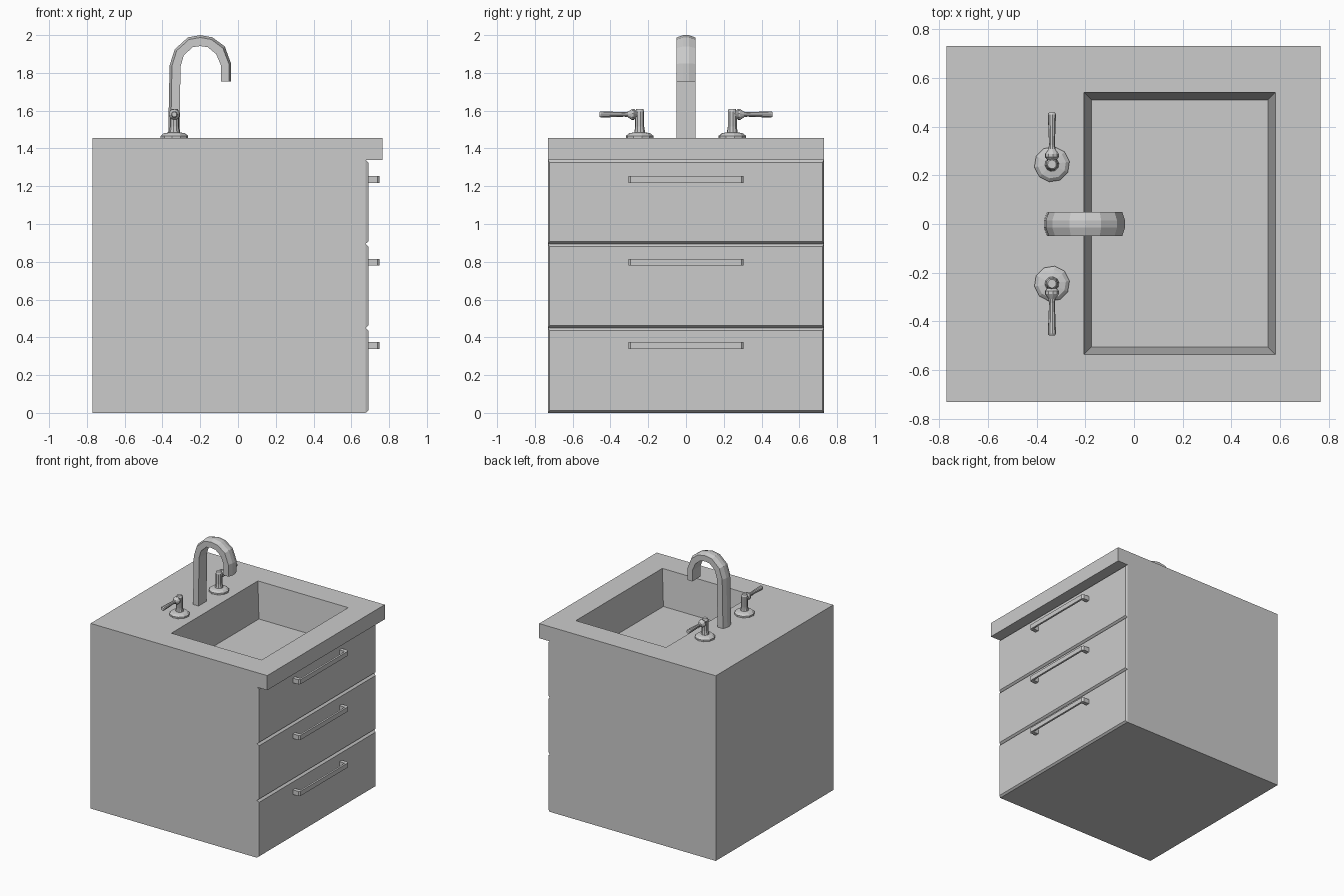
import bpy, bmesh, math
from mathutils import Vector

if "Cube" in bpy.data.objects:
    bpy.data.objects.remove(bpy.data.objects["Cube"])


def make(name, bm):
    bmesh.ops.recalc_face_normals(bm, faces=bm.faces)
    me = bpy.data.meshes.new(name)
    bm.to_mesh(me)
    bm.free()
    ob = bpy.data.objects.new(name, me)
    bpy.context.collection.objects.link(ob)
    return ob


def bridge(bm, a, b):
    n = len(a)
    for i in range(n):
        bm.faces.new((a[i], a[(i + 1) % n], b[(i + 1) % n], b[i]))


def loft(name, rings):
    """Closed solid through a list of equal-sized point rings."""
    bm = bmesh.new()
    vs = [[bm.verts.new(p) for p in r] for r in rings]
    for a, b in zip(vs, vs[1:]):
        bridge(bm, a, b)
    bm.faces.new(vs[0])
    bm.faces.new(vs[-1])
    return make(name, bm)


def lathe(name, base, axis, profile, sides):
    """Turned part: profile is (radius, distance along axis)."""
    axis = Vector(axis)
    u = axis.orthogonal().normalized()
    w = axis.cross(u)
    angs = [2 * math.pi * i / sides for i in range(sides)]
    return loft(name, [[Vector(base) + axis * d + (u * math.cos(t) + w * math.sin(t)) * r
                        for t in angs] for r, d in profile])


W, TOP = 0.73, 1.455

# Cabinet and overhanging counter in one shell, with a sunken basin
bm = bmesh.new()
outline = [(-0.77, TOP), (-0.77, 0), (0.675, 0), (0.675, 1.34), (0.765, 1.34), (0.765, TOP)]
front, back = [[bm.verts.new((x, y, z)) for x, z in outline] for y in (-W, W)]
bm.faces.new(front)
bm.faces.new(back)
for i in range(5):
    bm.faces.new((front[i], front[i + 1], back[i + 1], back[i]))


def rect(x0, x1, y0, y1, z):
    return [bm.verts.new(p) for p in ((x0, y0, z), (x1, y0, z), (x1, y1, z), (x0, y1, z))]


rim = rect(-0.205, 0.58, -0.535, 0.54, TOP)
floor = rect(-0.175, 0.55, -0.505, 0.51, 1.175)
bridge(bm, [front[0], front[5], back[5], back[0]], rim)
bridge(bm, rim, floor)
bm.faces.new(floor)
make("cabinet_and_basin", bm)

# Drawer fronts with bevelled edges, each with a bar pull
levels = [(0, 0.45, 0.357), (0.45, 0.895, 0.797), (0.895, 1.34, 1.235)]
pull_half = [(0.685, 0.305), (0.738, 0.305), (0.75, 0.293)]
pull_in = [(0.735, 0.275), (0.685, 0.275)]
pull = (pull_half + [(x, -y) for x, y in reversed(pull_half)]
        + [(x, -y) for x, y in reversed(pull_in)] + pull_in)
for n, (z0, z1, zh) in enumerate(levels, 1):
    rings = []
    for x, dy, lo, hi in ((0.67, 0, 0, 0), (0.675, 0, 0, 0), (0.69, 0.008, 0.012, 0.014)):
        y = W - dy
        rings.append([(x, -y, z0 + lo), (x, y, z0 + lo), (x, y, z1 - hi), (x, -y, z1 - hi)])
    loft(f"drawer_front_{n}", rings)
    loft(f"drawer_pull_{n}", [[(x, y, z) for x, y in pull] for z in (zh - 0.018, zh + 0.018)])

# Gooseneck spout: outer and inner edge points of the bent flat pipe
outer = [(-0.37, TOP), (-0.362, 1.84), (-0.335, 1.925), (-0.265, 1.988), (-0.2, 2.0),
         (-0.135, 1.988), (-0.07, 1.94), (-0.037, 1.85), (-0.037, 1.755)]
inner = [(-0.308, TOP), (-0.305, 1.83), (-0.287, 1.893), (-0.24, 1.936), (-0.2, 1.942),
         (-0.16, 1.936), (-0.116, 1.9), (-0.09, 1.84), (-0.09, 1.755)]
rings = []
for (ox, oz), (ix, iz) in zip(outer, inner):
    o, i = Vector((ox, 0, oz)), Vector((ix, 0, iz))
    e = o.lerp(i, 0.22)
    side = Vector((0, 0.05, 0))
    rings.append([e - side, o - side * 0.3, o + side * 0.3, e + side, i + side, i - side])
loft("spout", rings)

# Tap handles either side of the spout
for name, s in (("left", -1), ("right", 1)):
    base = (-0.337, s * 0.245, TOP)
    lathe(f"tap_base_{name}", base, (0, 0, 1),
          [(0.073, 0), (0.073, 0.012), (0.058, 0.025), (0.03, 0.03)], 10)
    lathe(f"tap_stem_{name}", base, (0, 0, 1),
          [(0.03, 0.025), (0.024, 0.06), (0.024, 0.14), (0.018, 0.155)], 10)
    lathe(f"tap_lever_{name}", (-0.337, s * 0.245, 1.58), (0, s, 0),
          [(0.02, 0), (0.02, 0.02), (0.029, 0.03), (0.029, 0.042), (0.015, 0.062),
           (0.012, 0.08), (0.017, 0.205), (0.013, 0.212)], 10)
